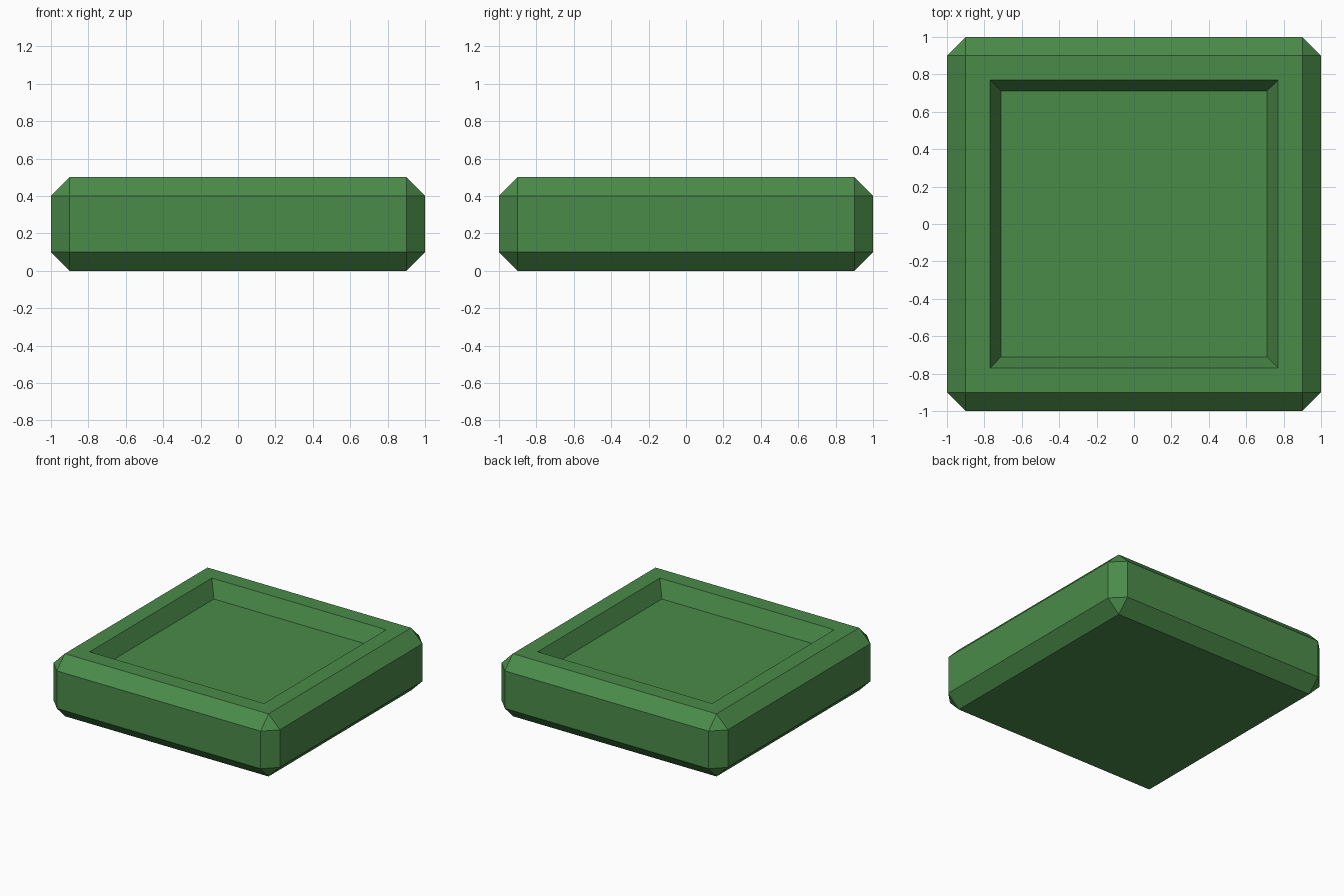
import bpy, bmesh

if "Cube" in bpy.data.objects:
    bpy.data.objects.remove(bpy.data.objects["Cube"])

green = bpy.data.materials.new("leaf green")
green.diffuse_color = (0.07, 0.26, 0.068, 1)
green.use_nodes = True
green.node_tree.nodes["Principled BSDF"].inputs["Base Color"].default_value = green.diffuse_color

# Square slab, 2 x 2 x 0.5, resting on the ground
bm = bmesh.new()
bmesh.ops.create_cube(bm, size=1)
for v in bm.verts:
    v.co.x *= 2
    v.co.y *= 2
    v.co.z = (v.co.z + 0.5) * 0.5

# Single flat chamfer on every edge
bmesh.ops.bevel(bm, geom=bm.edges[:], offset=0.1, offset_type='OFFSET',
                segments=1, profile=0.5, affect='EDGES')

# Sloped recess in the top: flat rim, then a lowered floor
bm.normal_update()
top = max(bm.faces, key=lambda f: f.calc_center_median().z)
bmesh.ops.inset_region(bm, faces=[top], thickness=0.9 - 0.717)
bmesh.ops.inset_region(bm, faces=[top], thickness=0.717 - 0.631)
for v in top.verts:
    v.co.z -= 0.128
bmesh.ops.recalc_face_normals(bm, faces=bm.faces[:])

mesh = bpy.data.meshes.new("tray_block")
bm.to_mesh(mesh)
bm.free()
mesh.materials.append(green)
bpy.context.collection.objects.link(bpy.data.objects.new("tray_block", mesh))
